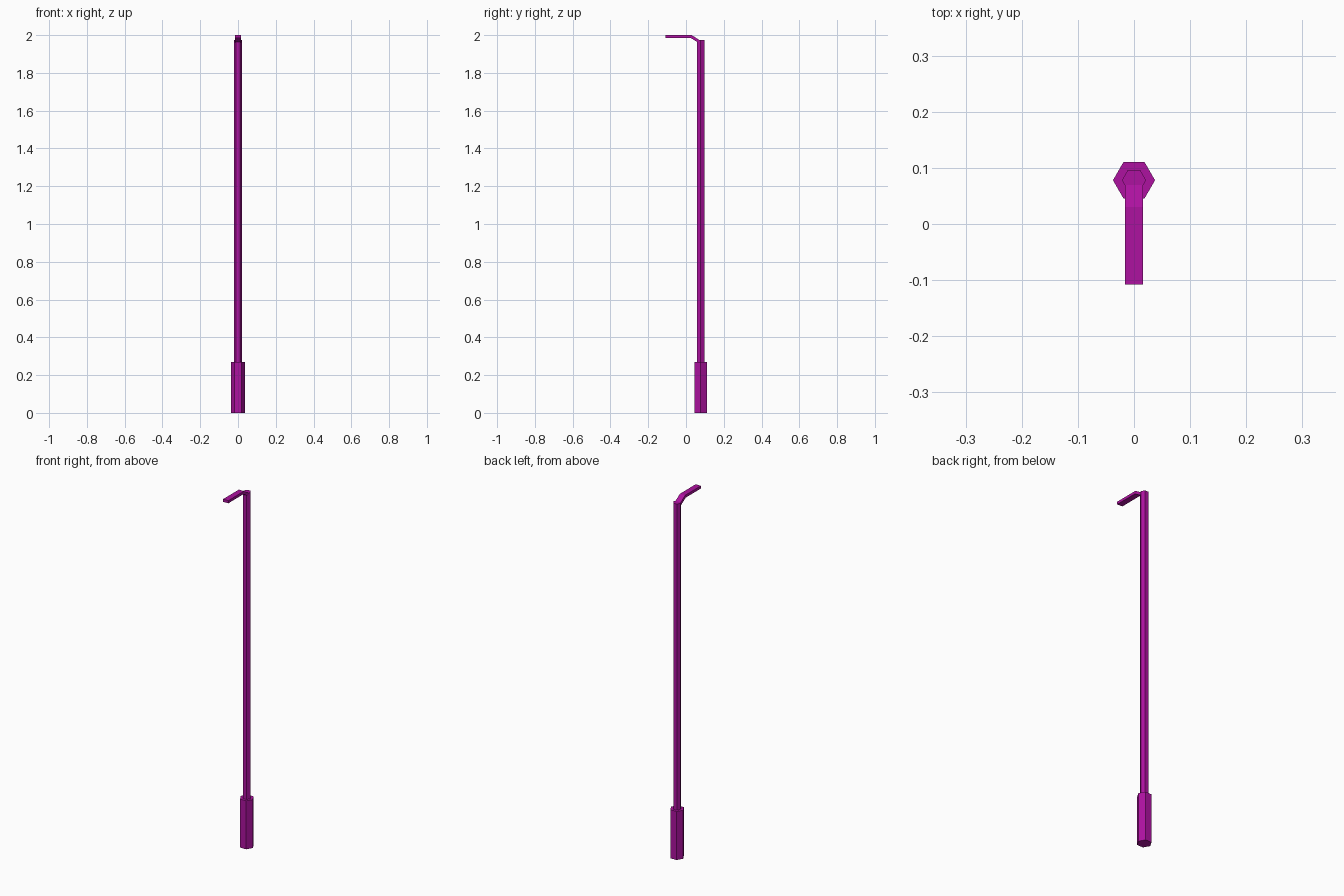
import bpy, bmesh
from math import cos, sin, pi

if "Cube" in bpy.data.objects:
    bpy.data.objects.remove(bpy.data.objects["Cube"])

POLE_Y = 0.078

mat = bpy.data.materials.new("purple_paint")
mat.diffuse_color = (0.42, 0.006, 0.35, 1)
mat.use_nodes = True
mat.node_tree.nodes["Principled BSDF"].inputs["Base Color"].default_value = mat.diffuse_color


def prism(name, outline, direction):
    """Extrude a closed planar outline along a direction."""
    bm = bmesh.new()
    face = bm.faces.new([bm.verts.new(p) for p in outline])
    top = bmesh.ops.extrude_face_region(bm, geom=[face], use_keep_orig=True)
    verts = [v for v in top["geom"] if isinstance(v, bmesh.types.BMVert)]
    bmesh.ops.translate(bm, verts=verts, vec=direction)
    bmesh.ops.recalc_face_normals(bm, faces=bm.faces)
    mesh = bpy.data.meshes.new(name)
    bm.to_mesh(mesh)
    bm.free()
    mesh.materials.append(mat)
    obj = bpy.data.objects.new(name, mesh)
    bpy.context.collection.objects.link(obj)
    return obj


def hexagon(radius, z):
    return [(radius * cos(i * pi / 3), POLE_Y + radius * sin(i * pi / 3), z)
            for i in range(6)]


# Hexagonal base sleeve and slim pole
prism("base", hexagon(0.0375, 0), (0, 0, 0.27))
prism("pole", hexagon(0.0215, 0.27), (0, 0, 1.705))

# Flat lamp arm with a bent neck running into the pole top (y, z profile)
profile = [(-0.108, 2.0), (0.03, 2.0), (0.071, 1.974), (0.065, 1.960),
           (0.025, 1.985), (-0.108, 1.985)]
prism("lamp_arm", [(-0.016, y, z) for y, z in profile], (0.032, 0, 0))
